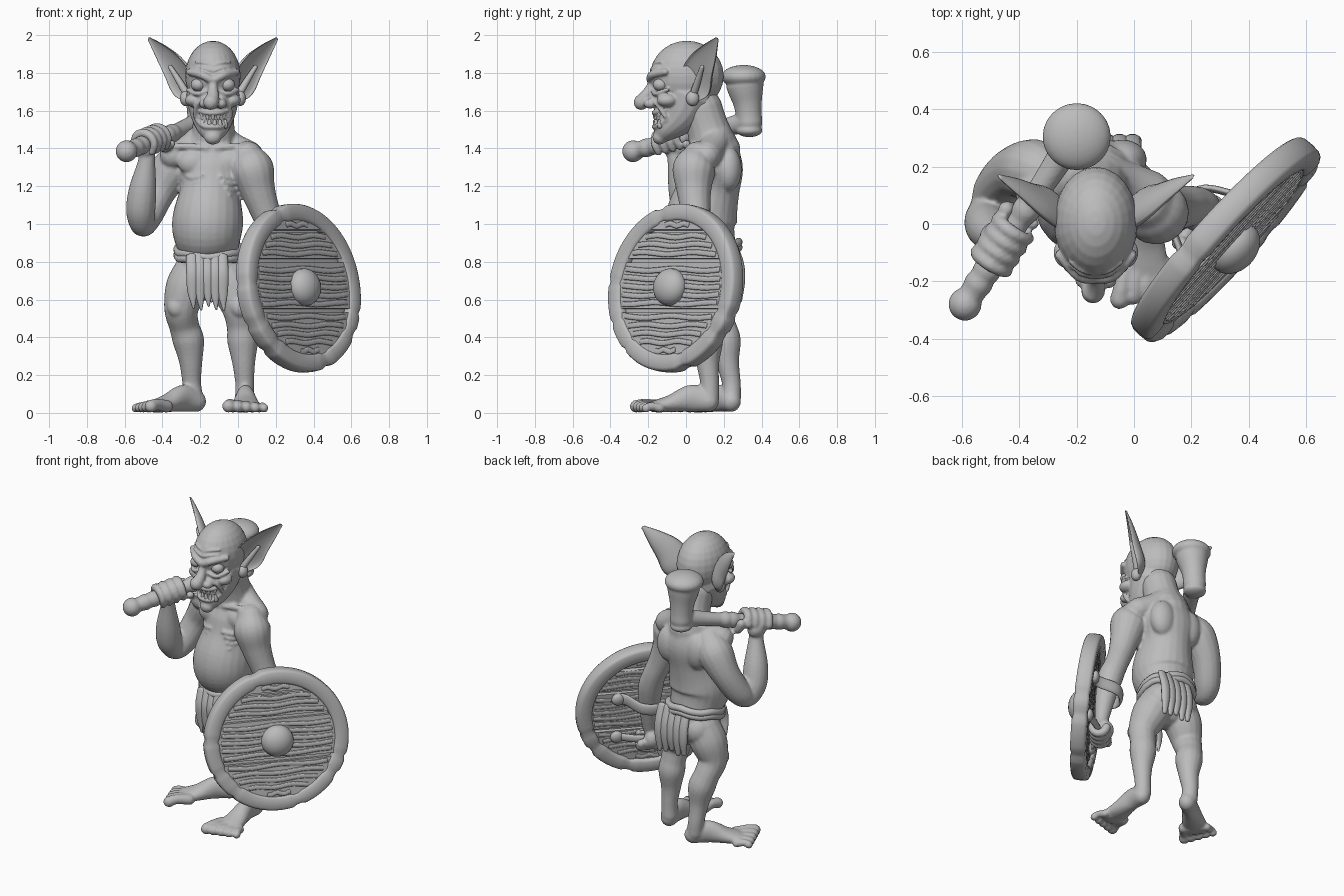
import bpy, bmesh, math, random
from mathutils import Vector, Matrix

random.seed(4)
if "Cube" in bpy.data.objects:
    bpy.data.objects.remove(bpy.data.objects["Cube"])

clay = bpy.data.materials.new("clay_grey")
clay.use_nodes = True
clay.diffuse_color = (0.5, 0.5, 0.5, 1)
clay.node_tree.nodes["Principled BSDF"].inputs["Base Color"].default_value = clay.diffuse_color


def spline(keys, steps):
    out, last = [], len(keys) - 1
    for i in range(last):
        four = keys[max(i - 1, 0)], keys[i], keys[i + 1], keys[min(i + 2, last)]
        for k in range(steps):
            t = k / steps
            out.append([q + t / 2 * (r - p + t * (2 * p - 5 * q + 4 * r - s + t * (3 * (q - r) + s - p)))
                        for p, q, r, s in zip(*four)])
    return out + [list(keys[-1])]


def sweep(bm, keys, side=None, sides=16, steps=5, dent=1):
    """Round-ended tube through (x, y, z, radius[, second radius]) keys."""
    pts = spline([tuple(k) if len(k) == 5 else (*k, k[3]) for k in keys], steps)
    pos = [Vector(p[:3]) for p in pts]
    last = len(pts) - 1
    tan = [(pos[min(i + 1, last)] - pos[max(i - 1, 0)]).normalized() for i in range(last + 1)]
    body = [(pos[i], tan[i], pts[i][3], pts[i][4]) for i in range(last + 1)]

    def cap(ring, sign, angles):
        c, t, ra, rb = ring
        return [(c + t * sign * min(ra, rb) * math.sin(a), t, ra * math.cos(a), rb * math.cos(a)) for a in angles]

    path = cap(body[0], -1, (1.4, 1, 0.5)) + body + cap(body[-1], 1, (0.5, 1, 1.4))
    axis = Vector(side) if side else tan[0].orthogonal()
    rings = []
    for c, t, ra, rb in path:
        axis = (axis - t * axis.dot(t)).normalized()
        other = t.cross(axis)
        ring = []
        for k in range(sides):
            a = math.tau * k / sides
            bulge = math.sin(a) * (dent if math.sin(a) > 0 else 1)
            ring.append(bm.verts.new(c + axis * ra * math.cos(a) + other * rb * bulge))
        rings.append(ring)
    for one, two in zip(rings, rings[1:]):
        for k in range(sides):
            n = (k + 1) % sides
            bm.faces.new((one[k], one[n], two[n], two[k]))
    bm.faces.new(rings[0][::-1])
    bm.faces.new(rings[-1])


def ball(bm, centre, radii):
    bmesh.ops.create_uvsphere(bm, u_segments=24, v_segments=14, radius=1,
                              matrix=Matrix.Translation(centre) @ Matrix.Diagonal((*radii, 1)))


def finish(name, bm, voxel=0, smooth=3, matrix=None, sharp=None):
    bmesh.ops.recalc_face_normals(bm, faces=bm.faces)
    for f in bm.faces:
        f.smooth = True
    mesh = bpy.data.meshes.new(name)
    bm.to_mesh(mesh)
    bm.free()
    mesh.materials.append(clay)
    if sharp:
        mesh.set_sharp_from_angle(angle=sharp)
    obj = bpy.data.objects.new(name, mesh)
    bpy.context.collection.objects.link(obj)
    if matrix:
        obj.matrix_world = matrix
    if voxel:
        fuse = obj.modifiers.new("fuse", 'REMESH')
        fuse.mode, fuse.voxel_size, fuse.use_smooth_shade = 'VOXEL', voxel, True
        relax = obj.modifiers.new("relax", 'SMOOTH')
        relax.factor, relax.iterations = 0.5, smooth


def grip(bm, centre, axis, palm, ring):
    """Four curled fingers and a thumb around a bar."""
    for i in range(5):
        c = centre + axis * (i - 1.5) * 0.046
        turn = 1 if i < 4 else -1
        arc = [c + Matrix.Rotation(turn * a, 3, axis) @ palm * ring for a in (0, 0.8, 1.6, 2.4, 3.2, 4)[:6 if i < 4 else 4]]
        sweep(bm, [(*p, 0.029 - 0.002 * k) for k, p in enumerate(arc)], sides=10, steps=3)


def foot(bm, heel, forward, inner):
    f = Vector(forward).normalized()
    s = Vector((-f.y, f.x, 0)) * inner
    at = lambda d, w, z: heel + f * d + s * w + Vector((0, 0, z))
    sweep(bm, [(*at(0, 0, 0.06), 0.052, 0.056), (*at(0.09, 0, 0.078), 0.05, 0.072),
               (*at(0.2, 0, 0.05), 0.07, 0.047), (*at(0.29, 0, 0.034), 0.085, 0.032)], side=s)
    for i in range(5):
        w, r = 0.075 - i * 0.039, 0.035 - i * 0.0025
        sweep(bm, [(*at(0.26, w * 0.9, r), r), (*at(0.34 - i * 0.008, w * 1.1, r + 0.01), r * 0.85),
                   (*at(0.385 - i * 0.013, w * 1.2, r), r)], sides=12)


# Shield frame: local x along the boards, y up, z outward
n = Vector((0.74, -0.67, 0.14)).normalized()
u = Vector((0.67, 0.74, 0)).normalized()
v = n.cross(u)
hub = Vector((0.32, -0.055, 0.66))
shield = Matrix((u, v, n)).transposed().to_4x4()
shield.translation = hub

# Club line, from pommel to head
pommel, neck_end = Vector((-0.59, -0.28, 1.385)), Vector((-0.2, 0.32, 1.54))
shaft = (neck_end - pommel).normalized()

# Body: torso and neck
bm = bmesh.new()
sweep(bm, [(-.155, .13, .74, .15, .13), (-.155, .125, .85, .158, .142), (-.162, .085, .96, .185, .185),
           (-.158, .085, 1.05, .185, .188), (-.147, .12, 1.19, .16, .165), (-.14, .145, 1.31, .188, .158),
           (-.14, .15, 1.41, .15, .125)], side=(1, 0, 0), sides=24)
sweep(bm, [(-.135, .155, 1.38, .137), (-.13, .115, 1.51, .112), (-.13, .08, 1.62, .11)])
for s in (-1, 1):
    x = lambda d: -0.14 + s * d
    sweep(bm, [(x(.03), .165, 1.47, .08), (x(.11), .145, 1.41, .075), (x(.2), .11, 1.365, .075)])
    sweep(bm, [(x(.02), .025, 1.4, .018), (x(.1), .03, 1.41, .018), (x(.19), .05, 1.41, .018)], sides=10)
    ball(bm, (x(.09), .05, 1.325), (.09, .055, .07))
    ball(bm, (x(.1), .225, 1.29), (.085, .07, .12))
    ball(bm, (x(.08), .175, .75), (.1, .105, .105))
    for k in range(4):
        z = 1.255 - 0.034 * k
        sweep(bm, [(x(.05 + .015 * k), -.028, z, .01), (x(.11), .005, z - .01, .011), (x(.155), .08, z + .02, .01)], sides=8)

# Body: legs and feet
sweep(bm, [(-.22, .15, .76, .112), (-.27, .145, .66, .115), (-.3, .145, .55, .092), (-.285, .185, .46, .08),
           (-.262, .207, .38, .084), (-.25, .22, .27, .062), (-.245, .24, .16, .05), (-.235, .24, .08, .052)])
sweep(bm, [(-.08, .14, .76, .112), (-.03, .12, .66, .115), (.005, .09, .55, .09), (.018, .105, .46, .078),
           (.025, .115, .38, .082), (.03, .115, .27, .062), (.035, .125, .16, .05), (.035, .125, .08, .052)])
ball(bm, (-.325, .085, .56), (.05, .04, .055))
ball(bm, (.01, .02, .56), (.05, .04, .055))
foot(bm, Vector((-.22, .24, 0)), (-.77, -.63, 0), 1)
foot(bm, Vector((.04, .122, 0)), (0, -1, 0), -1)

# Body: shield arm and club arm
sweep(bm, [(.05, .065, 1.35, .09), (.075, .043, 1.29, .115), (.105, .042, 1.18, .093), (.147, .052, 1.06, .078),
           (.195, .062, .95, .072), (.23, .048, .85, .077), (.255, .025, .68, .058), (.265, .01, .56, .042)])
sweep(bm, [(-.3, .17, 1.35, .09), (-.35, .187, 1.29, .11), (-.42, .18, 1.17, .09), (-.48, .122, 1.04, .079),
           (-.505, .06, 1, .067), (-.515, .01, 1.07, .078), (-.505, -.02, 1.18, .074), (-.485, -.05, 1.32, .048),
           (-.48, -.06, 1.38, .042)])

# Body: hands
bar = hub - v * 0.17 - n * 0.095
ball(bm, bar - n * 0.035 + v * 0.02, (.05, .05, .06))
grip(bm, bar, -u, -n, 0.045)
fist = pommel + shaft * 0.25
outer = Vector((-shaft.y, shaft.x, 0)).normalized()
ball(bm, fist + outer * 0.035 - Vector((0, 0, .035)), (.055, .065, .06))
grip(bm, fist, shaft, outer, 0.06)
finish("body", bm, 0.009)

# Head: skull, jaw, brow, nose and mouth
mid = -0.133
bm = bmesh.new()
ball(bm, (mid, .005, 1.785), (.147, .195, .185))
sweep(bm, [(mid, .01, 1.68, .142, .15), (mid, -.035, 1.58, .12, .115), (mid, -.105, 1.5, .082, .07),
           (mid, -.138, 1.46, .047, .04)], side=(1, 0, 0))
ball(bm, (mid, -.095, 1.565), (.088, .07, .06))
ball(bm, (mid, -.12, 1.66), (.095, .07, .07))
sweep(bm, [(mid, -.17, 1.775, .026), (mid, -.188, 1.72, .026), (mid, -.215, 1.675, .034), (mid - .01, -.236, 1.645, .042)], sides=12)
for s in (-1, 1):
    x = lambda d: mid + s * d
    ball(bm, (x(.043), -.19, 1.637), (.03, .035, .026))
    ball(bm, (x(.1), -.1, 1.655), (.048, .055, .036))
    sweep(bm, [(x(.012), -.188, 1.765, .022), (x(.06), -.178, 1.79, .022), (x(.125), -.11, 1.805, .018)], sides=10)
    sweep(bm, [(x(.03), -.172, 1.705, .012), (x(.085), -.16, 1.69, .014), (x(.13), -.1, 1.71, .012)], sides=8)
    sweep(bm, [(x(.05), -.18, 1.66, .013), (x(.085), -.145, 1.625, .014), (x(.095), -.11, 1.57, .012)], sides=8)
    for k in range(2):
        z = 1.825 + 0.03 * k
        sweep(bm, [(x(.01), -.186 + .012 * k, z - .012, .008), (x(.05), -.174 + .012 * k, z, .009),
                   (x(.09), -.142 + .01 * k, z + .004, .007)], sides=8)
for top, low in ((1.608, 1.588), (1.555, 1.515)):
    sweep(bm, [(mid + s * w, y, z, .014) for s, w, y, z in (
        (-1, .085, -.1, top), (-1, .05, -.15, low + .005), (1, 0, -.168, low),
        (1, .05, -.15, low + .005), (1, .085, -.1, top))], sides=10)
finish("head", bm, 0.0065, 2)

# Eyes and teeth
for s, word in ((-1, "right"), (1, "left")):
    bm = bmesh.new()
    ball(bm, (mid + s * .077, -.135, 1.737), (.04, .04, .034))
    finish(word + "_eye", bm)
bm = bmesh.new()
for i in range(-2, 3):
    x, y = mid + i * .028, -.162 + .006 * i * i
    sweep(bm, [(x, y, 1.585, .015), (x, y - .003, 1.56, .008)], sides=10, steps=2)
    sweep(bm, [(x + .01, y, 1.52, .015), (x + .01, y - .003, 1.545, .009)], sides=10, steps=2)
finish("teeth", bm)

# Ears: cupped, pointed shells opening forward, with a lobe and inner ridge
for s, word in ((-1, "right"), (1, "left")):
    bm = bmesh.new()
    sweep(bm, [(mid + k[0], *k[1:]) for k in (
        (.125, .025, 1.675, .05, .035), (.16, .045, 1.735, .1, .06), (.21, .07, 1.82, .09, .055),
        (.275, .118, 1.905, .055, .035), (.335, .16, 1.975, .014, .012))],
        side=(-.42, -.68, .6), sides=24, steps=6, dent=-0.5)
    sweep(bm, [(mid + .14, .04, 1.69, .02), (mid + .175, .06, 1.75, .018), (mid + .225, .085, 1.83, .012)], sides=10)
    ball(bm, (mid + .145, .035, 1.665), (.03, .035, .04))
    for p in bm.verts:
        p.co.x = mid + s * (p.co.x - mid)
    finish(word + "_ear", bm)

# Loincloth: rolled belt and ragged strips front and back
bm = bmesh.new()
for shift in (-0.014, 0.014):
    loop = [math.tau * k / 16 for k in range(17)]
    sweep(bm, [(-.155 + .165 * math.cos(a), .122 + .156 * math.sin(a),
                .85 + shift + .035 * math.sin(a) + .006 * math.sin(5 * a), .022) for a in loop], side=(0, 0, 1), sides=10, steps=3)
finish("belt", bm)
bm = bmesh.new()
for i in range(5):
    x, drop = -.245 + .04 * i, random.uniform(-.03, .04)
    sweep(bm, [(x, -.035, .83, .03, .014), (x + .003, -.06, .74, .032, .016),
               (x + .004, -.055, .65 + drop / 2, .027, .014), (x + .01, -.05, .57 + drop, .006, .006)], side=(1, 0, 0), sides=10)
    x = -.185 + .045 * i
    sweep(bm, [(x, .26, .88, .03, .016), (x, .288, .79, .032, .02),
               (x, .294, .7, .03, .02), (x, .285, .62 + drop, .016, .012)], side=(1, 0, 0), sides=10)
finish("loincloth", bm)

# Club: handle, grip rings and flared head
bm = bmesh.new()
ball(bm, pommel, (.058, .058, .058))
sweep(bm, [(*pommel.lerp(neck_end, t), r) for t, r in ((0, .042), (.15, .046), (.5, .04), (.8, .046), (1, .06))])
for t in (.12, .2, .55, .61):
    c = pommel.lerp(neck_end, t)
    sweep(bm, [(*(c - shaft * .008), .05), (*(c + shaft * .008), .05)], steps=2)
sweep(bm, [(-.2, .335, 1.535, .07), (-.2, .332, 1.58, .069), (-.2, .326, 1.64, .076), (-.2, .317, 1.7, .092),
           (-.2, .312, 1.735, .1)], sides=24)
ball(bm, (-.2, .335, 1.495), (.07, .07, .035))
ball(bm, (-.2, .305, 1.78), (.12, .118, .062))
finish("club", bm, 0.008)

# Shield boards with raised grain
bm, grain = bmesh.new(), bmesh.new()
inner = 0.37
for low, high in ((-.365, -.135), (-.113, .133), (.155, .292), (.308, .365)):
    arc = [math.asin((low + (high - low) * k / 10) / inner) for k in range(11)]
    edge = [(inner * math.cos(a), inner * math.sin(a)) for a in arc]
    edge += [(-x, y) for x, y in edge[::-1]]
    front, back = ([bm.verts.new((x, y, z)) for x, y in edge] for z in (.036, -.024))
    bm.faces.new(front)
    bm.faces.new(back[::-1])
    for k in range(len(edge)):
        bm.faces.new((front[k], back[k], back[k - 1], front[k - 1]))
    for y in [low + .045 * (k + .6) for k in range(int((high - low) / .045))]:
        reach = math.sqrt(max(.345 ** 2 - y * y, 0.001))
        phase = random.uniform(0, 6)
        for z in (.036, -.024):
            sweep(grain, [(reach * k / 4, y + .006 * math.sin(k * 1.3 + phase), z, .015, .004) for k in range(-4, 5)],
                  side=(0, 1, 0), sides=8, steps=2)
finish("shield_boards", bm, matrix=shield, sharp=0.6)
finish("shield_grain", grain, matrix=shield)
bm = bmesh.new()
ball(bm, (0, 0, .005), (.365, .365, .01))
ball(bm, (0, 0, .045), (.1, .1, .075))
finish("shield_boss", bm, matrix=shield)

# Shield rim with chipped edge
bm = bmesh.new()
rings, count = [], 96
for k in range(count):
    a, chip = math.tau * k / count, (0.01 if random.random() < 0.08 else 0)
    ring = []
    for j in range(16):
        c, s = math.cos(math.tau * j / 16), math.sin(math.tau * j / 16)
        r = .402 + (.047 - chip) * math.copysign(abs(c) ** .5, c)
        ring.append(bm.verts.new((r * math.cos(a), r * math.sin(a), (.05 - chip / 2) * math.copysign(abs(s) ** .5, s))))
    rings.append(ring)
for k in range(count):
    for j in range(16):
        bm.faces.new((rings[k - 1][j - 1], rings[k][j - 1], rings[k][j], rings[k - 1][j]))
finish("shield_rim", bm, matrix=shield, sharp=0.9)

# Shield straps and rivets behind
bm = bmesh.new()
for y, depth, half in ((.1, .19, .04), (-.17, .095, .026)):
    sweep(bm, [(x, y, -z, half, .013) for x, z in ((-.21, .03), (-.15, .055), (-.085, depth * .85), (0, depth),
                                                   (.085, depth * .85), (.15, .055), (.21, .03))], side=(0, 1, 0), sides=12)
    for x in (-.2, .2):
        ball(bm, (x, y, -.04), (.04, .04, .025))
finish("shield_straps", bm, matrix=shield)
